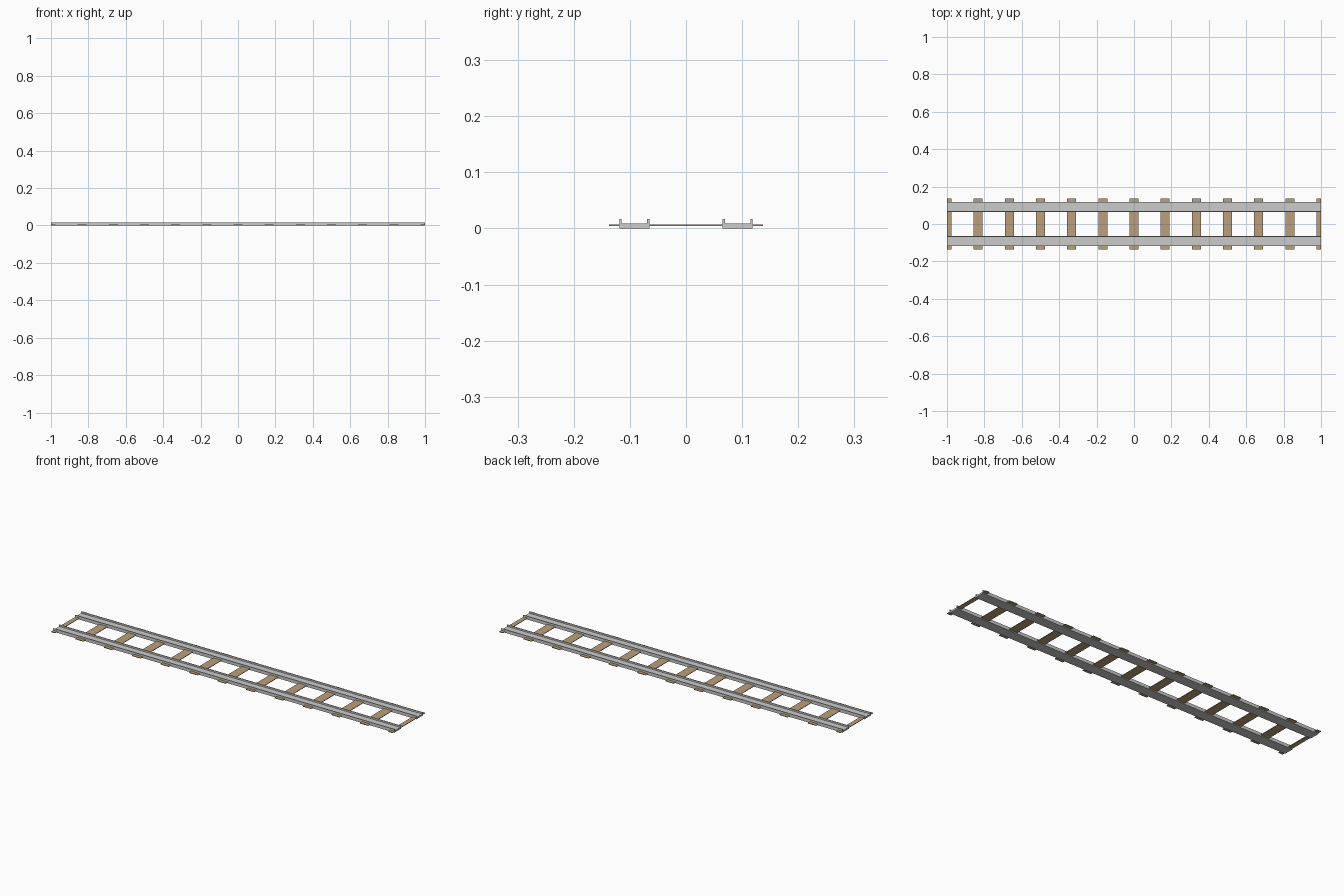
import bpy, bmesh

if "Cube" in bpy.data.objects:
    bpy.data.objects.remove(bpy.data.objects["Cube"])

LENGTH = 2.0
BAYS = 12


def mesh_object(name, bm, material=None):
    bmesh.ops.recalc_face_normals(bm, faces=bm.faces)
    mesh = bpy.data.meshes.new(name)
    bm.to_mesh(mesh)
    bm.free()
    obj = bpy.data.objects.new(name, mesh)
    bpy.context.collection.objects.link(obj)
    if material:
        mesh.materials.append(material)
    return obj


def channel_rail(name, y):
    # U-shaped section: flat running plate with a thin lip on each side
    half, lip, plate, top = 0.0268, 0.004, 0.0085, 0.017
    inner = half - lip
    profile = [(-half, 0), (half, 0), (half, top), (inner, top),
               (inner, plate), (-inner, plate), (-inner, top), (-half, top)]
    bm = bmesh.new()
    face = bm.faces.new([bm.verts.new((-LENGTH / 2, y + py, pz)) for py, pz in profile])
    swept = bmesh.ops.extrude_face_region(bm, geom=[face], use_keep_orig=True)["geom"]
    moved = [v for v in swept if isinstance(v, bmesh.types.BMVert)]
    bmesh.ops.translate(bm, verts=moved, vec=(LENGTH, 0, 0))
    return mesh_object(name, bm)


def sleeper(name, x0, x1, material):
    # Thin wooden slat running through the rail plates
    bm = bmesh.new()
    bmesh.ops.create_cube(bm, size=1)
    bmesh.ops.scale(bm, vec=(x1 - x0, 0.274, 0.003), verts=bm.verts)
    bmesh.ops.translate(bm, vec=((x0 + x1) / 2, 0, 0.0057), verts=bm.verts)
    return mesh_object(name, bm, material)


wood = bpy.data.materials.new("wood")
wood.diffuse_color = (0.5, 0.35, 0.2, 1)
wood.use_nodes = True
wood.node_tree.nodes["Principled BSDF"].inputs["Base Color"].default_value = wood.diffuse_color

# Pair of rails
channel_rail("front_rail", -0.092)
channel_rail("back_rail", 0.092)

# Sleepers, with the two end ones cut in half at the track ends
for i in range(BAYS + 1):
    x = -LENGTH / 2 + i * LENGTH / BAYS
    sleeper(f"sleeper_{i + 1}", max(x - 0.024, -1), min(x + 0.024, 1), wood)
